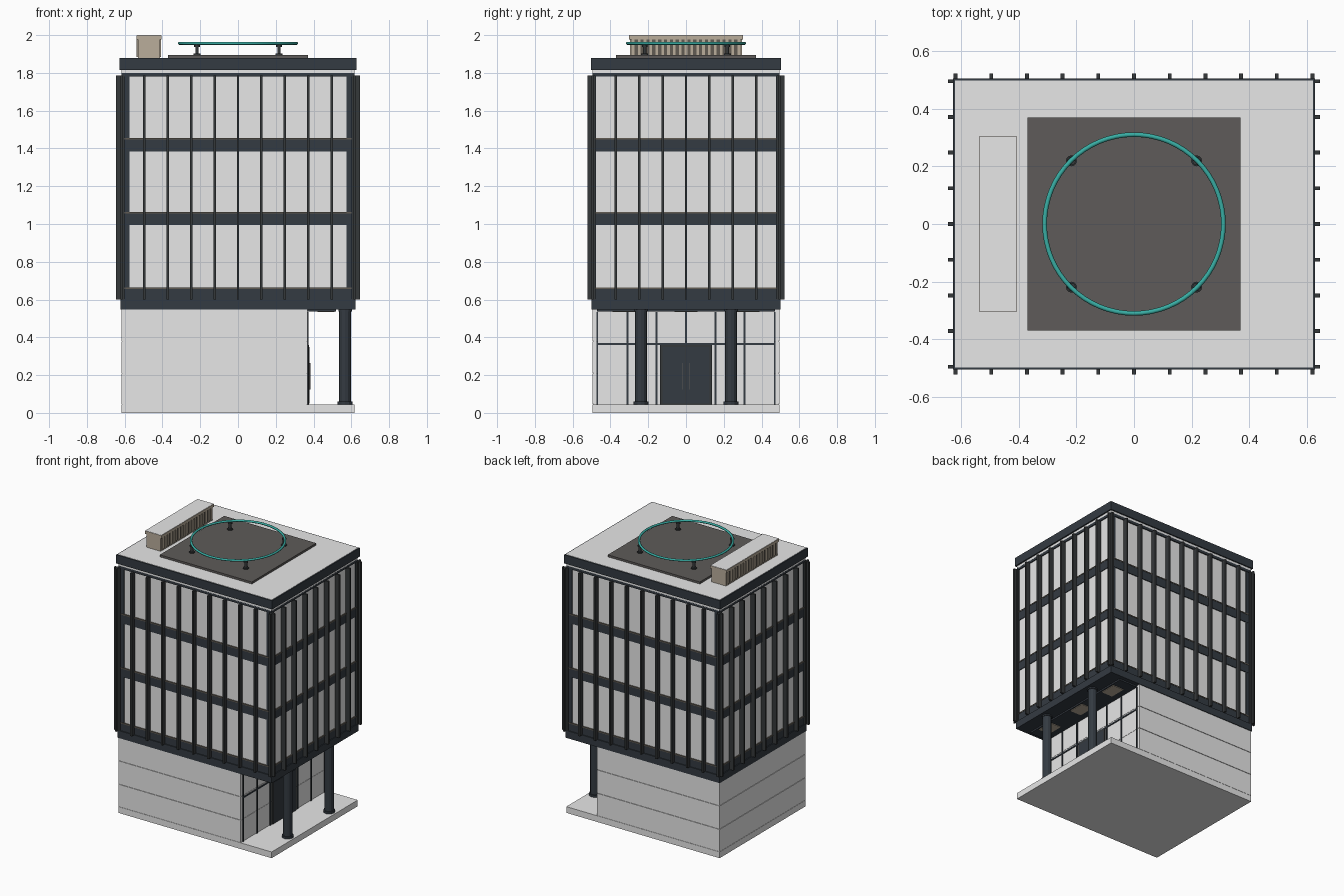
import bpy, bmesh, math
from mathutils import Matrix

if "Cube" in bpy.data.objects:
    bpy.data.objects.remove(bpy.data.objects["Cube"])


def material(name, r, g, b):
    m = bpy.data.materials.new(name)
    m.diffuse_color = (r, g, b, 1)
    m.use_nodes = True
    m.node_tree.nodes["Principled BSDF"].inputs["Base Color"].default_value = m.diffuse_color
    return m


PALE = material("pale grey", 0.8, 0.8, 0.8)
DARK = material("dark slate", 0.034, 0.043, 0.054)
FIN = material("charcoal", 0.036, 0.040, 0.042)
BRONZE = material("bronze", 0.12, 0.105, 0.085)
DECK = material("deck grey", 0.112, 0.105, 0.10)
TAN = material("tan", 0.49, 0.42, 0.33)
TEAL = material("teal", 0.04, 0.42, 0.37)


def finish(name, bm, mat):
    me = bpy.data.meshes.new(name)
    bm.to_mesh(me)
    bm.free()
    me.materials.append(mat)
    ob = bpy.data.objects.new(name, me)
    bpy.context.collection.objects.link(ob)
    return ob


def boxes(name, mat, *ranges):
    """One object made of boxes, each given as (x0, x1, y0, y1, z0, z1)."""
    bm = bmesh.new()
    for x0, x1, y0, y1, z0, z1 in ranges:
        m = Matrix.Translation(((x0 + x1) / 2, (y0 + y1) / 2, (z0 + z1) / 2))
        bmesh.ops.create_cube(bm, size=1, matrix=m @ Matrix.Diagonal((x1 - x0, y1 - y0, z1 - z0, 1)))
    return finish(name, bm, mat)


def block(hx, hy, z0, z1):
    return (-hx, hx, -hy, hy, z0, z1)


def posts(name, mat, spots, sections, sides):
    """Faceted posts at each spot, stacked from (radius, z0, z1) sections."""
    bm = bmesh.new()
    for x, y in spots:
        for r, z0, z1 in sections:
            bmesh.ops.create_cone(bm, cap_ends=True, segments=sides, radius1=r, radius2=r, depth=z1 - z0,
                                  matrix=Matrix.Translation((x, y, (z0 + z1) / 2)))
    return finish(name, bm, mat)


HX, HY = 0.617, 0.495

# Ground floor: slab, wall core and three courses of cladding
boxes("ground_slab", PALE, block(HX, HY, 0, 0.045))
boxes("wall_core", PALE, (-HX + 0.004, 0.366, -HY + 0.004, HY - 0.004, 0.045, 0.55))
courses = [0.045, 0.21, 0.38, 0.55]
boxes("wall_cladding", PALE, *[(-HX, 0.368, -HY, HY, a + 0.0015, b - 0.0015)
                               for a, b in zip(courses, courses[1:])])

# Entrance glazing bars, doors and handles
bars = [(0.366, 0.374, y - 0.005, y + 0.005, 0.045, 0.535) for y in (-0.47, -0.31, -0.157, 0, 0.157, 0.31, 0.47)]
bars.append((0.366, 0.373, -0.475, 0.475, 0.36, 0.37))
boxes("entrance_bars", DARK, *bars)
boxes("door_frame", FIN, (0.366, 0.376, -0.137, 0.137, 0.045, 0.36))
boxes("door_leaves", DARK, *[(0.37, 0.379, min(s * 0.002, s * 0.125), max(s * 0.002, s * 0.125), 0.05, 0.348)
                             for s in (-1, 1)])
boxes("door_handles", DECK, *[(0.378, 0.384, s * 0.02 - 0.002, s * 0.02 + 0.002, 0.125, 0.265) for s in (-1, 1)])

# Porch columns, ceiling and ceiling lights
posts("porch_columns", DARK, [(0.567, -0.238), (0.567, 0.238)],
      [(0.031, 0.045, 0.55), (0.039, 0.045, 0.06), (0.036, 0.538, 0.55)], 12)
boxes("porch_ceiling", DARK, (0.36, 0.52, -0.47, 0.47, 0.537, 0.555))
boxes("ceiling_lights", TAN, *[(0.42, 0.51, y - 0.06, y + 0.06, 0.533, 0.54) for y in (-0.33, 0, 0.33)])

# Upper storeys: window body, floor bands, trims and corner panels
boxes("window_body", PALE, block(0.61, 0.487, 0.59, 1.80))
boxes("base_band", DARK, block(HX + 0.004, 0.5, 0.548, 0.602))
bands = [(0.60, 0.655), (0.995, 1.055), (1.385, 1.447)]
boxes("floor_bands", DARK, *[block(0.615, 0.493, a, b) for a, b in bands])
boxes("band_trims", BRONZE, *[block(0.617, 0.495, b, b + 0.008) for a, b in bands])
boxes("top_rail", DARK, block(0.617, 0.495, 1.78, 1.799))
boxes("corner_panels", DARK, *[(s * 0.594 - 0.02, s * 0.594 + 0.02, t * 0.484 - 0.008, t * 0.484 + 0.008, 0.6, 1.785)
                               for s in (-1, 1) for t in (-1, 1)])

# Vertical fins on all four sides
W = 0.0065
fins = []
for s in (-1, 1):
    for i in range(11):
        x = (i - 5) * 0.1238
        fins.append((x - W, x + W, min(s * 0.48, s * 0.522), max(s * 0.48, s * 0.522), 0.60, 1.785))
    for i in range(9):
        y = (i - 4) * 0.1238
        fins.append((min(s * 0.6, s * 0.645), max(s * 0.6, s * 0.645), y - W, y + W, 0.60, 1.785))
boxes("window_fins", FIN, *fins)

# Roof edge and roof surface
boxes("roof_reveal", PALE, block(0.617, 0.495, 1.795, 1.82))
boxes("roof_edge", DARK, block(0.627, 0.504, 1.815, 1.878))
boxes("roof_surface", PALE, block(0.62, 0.497, 1.87, 1.88))
boxes("roof_deck", DECK, block(0.37, 0.37, 1.875, 1.895))

# Raised ring on four short legs
bpy.ops.mesh.primitive_torus_add(major_radius=0.31, minor_radius=0.008, major_segments=64,
                                 minor_segments=8, location=(0, 0, 1.956))
ring = bpy.context.object
ring.name = "roof_ring"
ring.data.materials.append(TEAL)
bpy.ops.object.shade_smooth_by_angle(angle=math.radians(50))
posts("ring_legs", FIN, [(x, y) for x in (-0.217, 0.217) for y in (-0.219, 0.219)],
      [(0.019, 1.893, 1.902), (0.009, 1.9, 1.953), (0.015, 1.938, 1.948)], 12)

# Rooftop plant box with upright louvres on both long sides
boxes("plant_box", TAN, (-0.53, -0.414, -0.297, 0.297, 1.88, 1.985))
boxes("plant_lid", TAN, (-0.538, -0.405, -0.303, 0.303, 1.978, 1.998))
boxes("plant_lid_top", PALE, (-0.536, -0.407, -0.301, 0.301, 1.99, 2.0))
boxes("louvre_backing", BRONZE, (-0.532, -0.412, -0.288, 0.288, 1.89, 1.978))
boxes("louvre_slats", TAN, *[(x - 0.004, x + 0.004, y - 0.007, y + 0.007, 1.885, 1.978)
                             for x in (-0.533, -0.411) for y in [(i - 9) * 0.031 for i in range(19)]])
